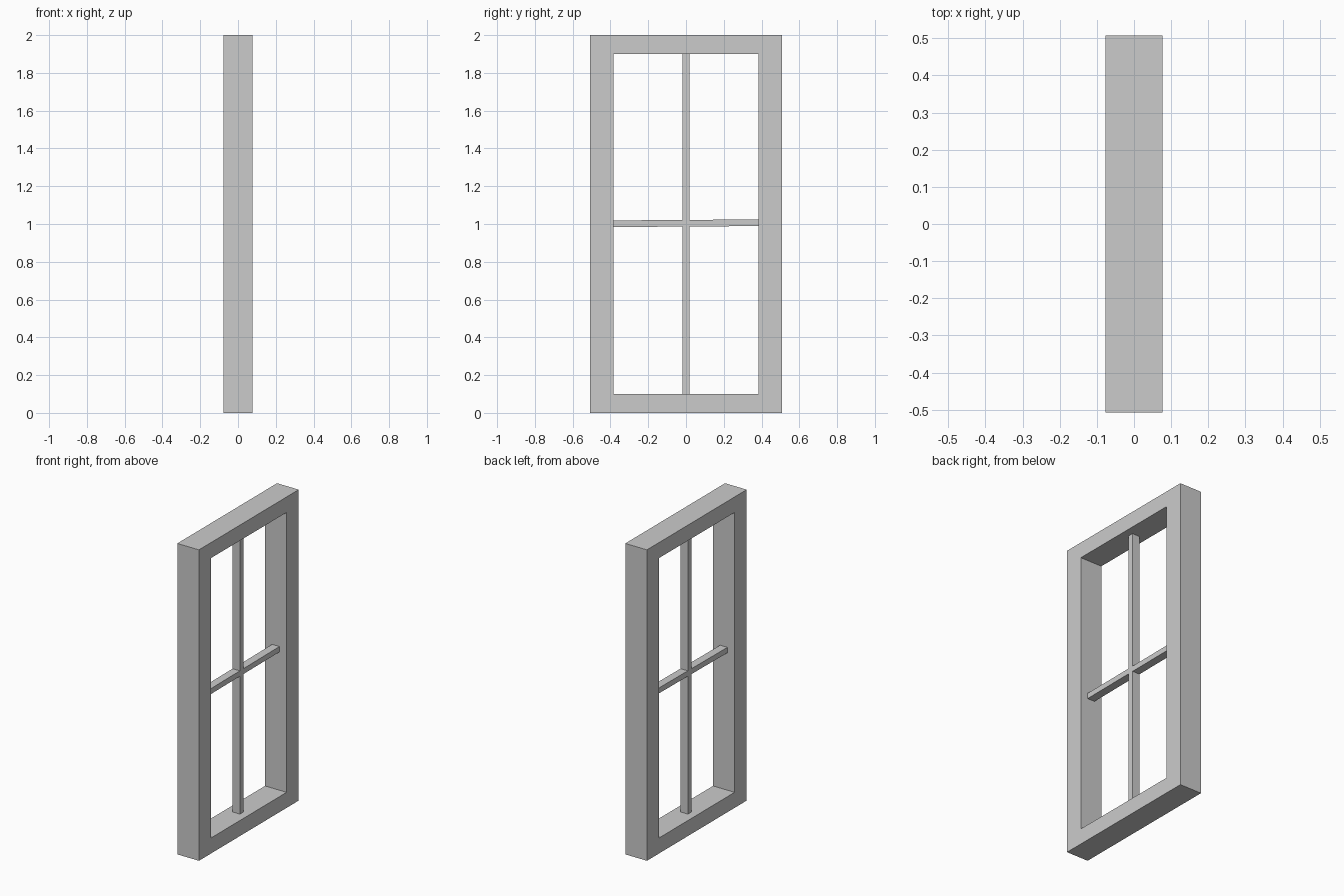
import bpy, bmesh, math

if "Cube" in bpy.data.objects:
    bpy.data.objects.remove(bpy.data.objects["Cube"])


def finish(name, bm):
    bmesh.ops.recalc_face_normals(bm, faces=bm.faces)
    mesh = bpy.data.meshes.new(name)
    bm.to_mesh(mesh)
    bm.free()
    obj = bpy.data.objects.new(name, mesh)
    bpy.context.collection.objects.link(obj)
    return obj


def bar(name, size, z, tilt=0.0):
    bm = bmesh.new()
    bmesh.ops.create_cube(bm, size=1)
    bmesh.ops.scale(bm, vec=size, verts=bm.verts)
    obj = finish(name, bm)
    obj.location.z = z
    obj.rotation_euler.x = tilt
    return obj


# Outer frame: a rectangular section swept round the four corners
section = [(-0.077, 0.507, 1.0), (0.077, 0.507, 1.0),
           (0.077, 0.384, 0.9), (-0.077, 0.384, 0.9)]
corners = [(-1, -1), (1, -1), (1, 1), (-1, 1)]
bm = bmesh.new()
rings = [[bm.verts.new((x, sy * y, 1 + sz * z)) for x, y, z in section]
         for sy, sz in corners]
for i in range(4):
    a, b = rings[i], rings[(i + 1) % 4]
    for j in range(4):
        k = (j + 1) % 4
        bm.faces.new((a[j], a[k], b[k], b[j]))
finish("window_frame", bm)

# Glazing bars: upright, and a very slightly tilted crossbar
bar("upright_bar", (0.053, 0.037, 1.8), 1.0)
bar("cross_bar", (0.052, 0.768, 0.035), 1.004, math.radians(0.4))
